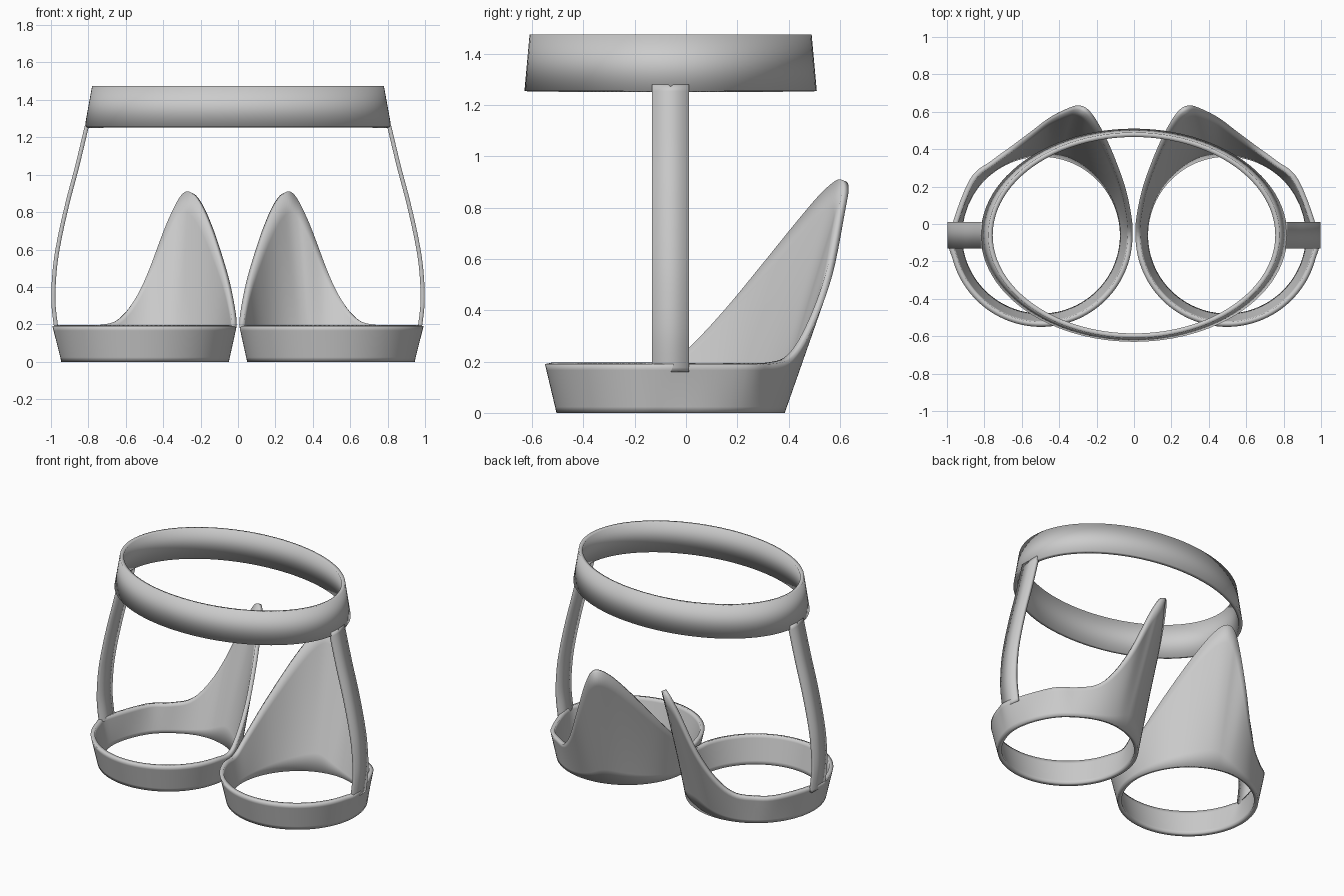
import bpy, bmesh
from math import sin, cos, pi, atan2, radians
from mathutils import Vector

cube = bpy.data.objects.get("Cube")
if cube:
    bpy.data.objects.remove(cube)

grey = bpy.data.materials.new("plain_grey")
grey.use_nodes = True
COLOUR = (0.6, 0.6, 0.6, 1)
grey.diffuse_color = COLOUR
grey.node_tree.nodes["Principled BSDF"].inputs["Base Color"].default_value = COLOUR

CY = -0.06      # shared depth centre of belt, straps and leg bands
LEG_X = 0.497


def ellipse(cx, rx, ry, z, angles):
    return [Vector((cx + rx * cos(a), CY + ry * sin(a), z)) for a in angles]


def catmull(a, b, c, d, t):
    return 0.5 * (2 * b + (c - a) * t + (2 * a - 5 * b + 4 * c - d) * t * t
                  + (3 * b - a - 3 * c + d) * t ** 3)


def spline(points, steps, closed=True):
    n = len(points)
    pick = (lambda i: points[i % n]) if closed else (lambda i: points[max(0, min(n - 1, i))])
    out = [catmull(*(pick(i + k) for k in (-1, 0, 1, 2)), s / steps)
           for i in range(n if closed else n - 1) for s in range(steps)]
    return out if closed else out + [points[-1]]


def loft(name, rings, thickness, closed=True, mirror=False):
    """Skin a stack of point rows, then give the sheet an inward thickness."""
    bm = bmesh.new()
    rows = [[bm.verts.new(p) for p in ring] for ring in rings]
    n = len(rows[0])
    for low, high in zip(rows, rows[1:]):
        for i in range(n if closed else n - 1):
            j = (i + 1) % n
            bm.faces.new((low[i], low[j], high[j], high[i]))
    mesh = bpy.data.meshes.new(name)
    bm.to_mesh(mesh)
    bm.free()
    mesh.materials.append(grey)
    obj = bpy.data.objects.new(name, mesh)
    bpy.context.collection.objects.link(obj)
    solid = obj.modifiers.new("thickness", 'SOLIDIFY')
    solid.thickness = thickness
    solid.offset = -1
    if mirror:
        obj.modifiers.new("mirror", 'MIRROR').use_mirror_merge = False
    bpy.ops.object.select_all(action='DESELECT')
    obj.select_set(True)
    bpy.context.view_layer.objects.active = obj
    bpy.ops.object.shade_smooth_by_angle(angle=radians(35))
    return obj


# Waist belt: tapered oval band
turn = [2 * pi * i / 96 for i in range(96)]
loft("waist_belt", [ellipse(0, 0.82, 0.57, 1.255, turn),
                    ellipse(0, 0.78, 0.55, 1.475, turn)], 0.025)

# Leg bands: round foot rising to a rim with a tall rear flap
rear_rim = [(0.88, 0.235, 0.19), (0.76, 0.34, 0.192), (0.65, 0.42, 0.22),
            (0.55, 0.495, 0.335), (0.45, 0.57, 0.535), (0.35, 0.62, 0.785),
            (0.295, 0.634, 0.88), (0.245, 0.612, 0.902), (0.195, 0.545, 0.85),
            (0.14, 0.44, 0.73), (0.09, 0.32, 0.585), (0.045, 0.19, 0.43),
            (0.015, 0.05, 0.28)]
front_rim = ellipse(LEG_X, 0.49, 0.49, 0.19, [pi + pi * i / 12 for i in range(13)])
rim = spline([Vector(p) for p in rear_rim] + front_rim, 5)
foot = ellipse(LEG_X, 0.448, 0.445, 0,
               [atan2(p.y - CY, p.x - LEG_X) for p in rim])
ROWS = 8
loft("leg_bands", [[f.lerp(r, k / ROWS) for f, r in zip(foot, rim)]
                   for k in range(ROWS + 1)], 0.027, mirror=True)

# Side straps: curved strips joining leg bands to the belt
side = spline([Vector(p) for p in ((0.98, 0, 0.16), (0.998, 0, 0.32), (0.99, 0, 0.5),
                                   (0.965, 0, 0.66), (0.92, 0, 0.86),
                                   (0.87, 0, 1.05), (0.815, 0, 1.28))], 6, closed=False)
loft("side_straps", [[p + Vector((0, CY + dy, 0)) for dy in (-0.072, 0.072)]
                     for p in side], 0.022, closed=False, mirror=True)
